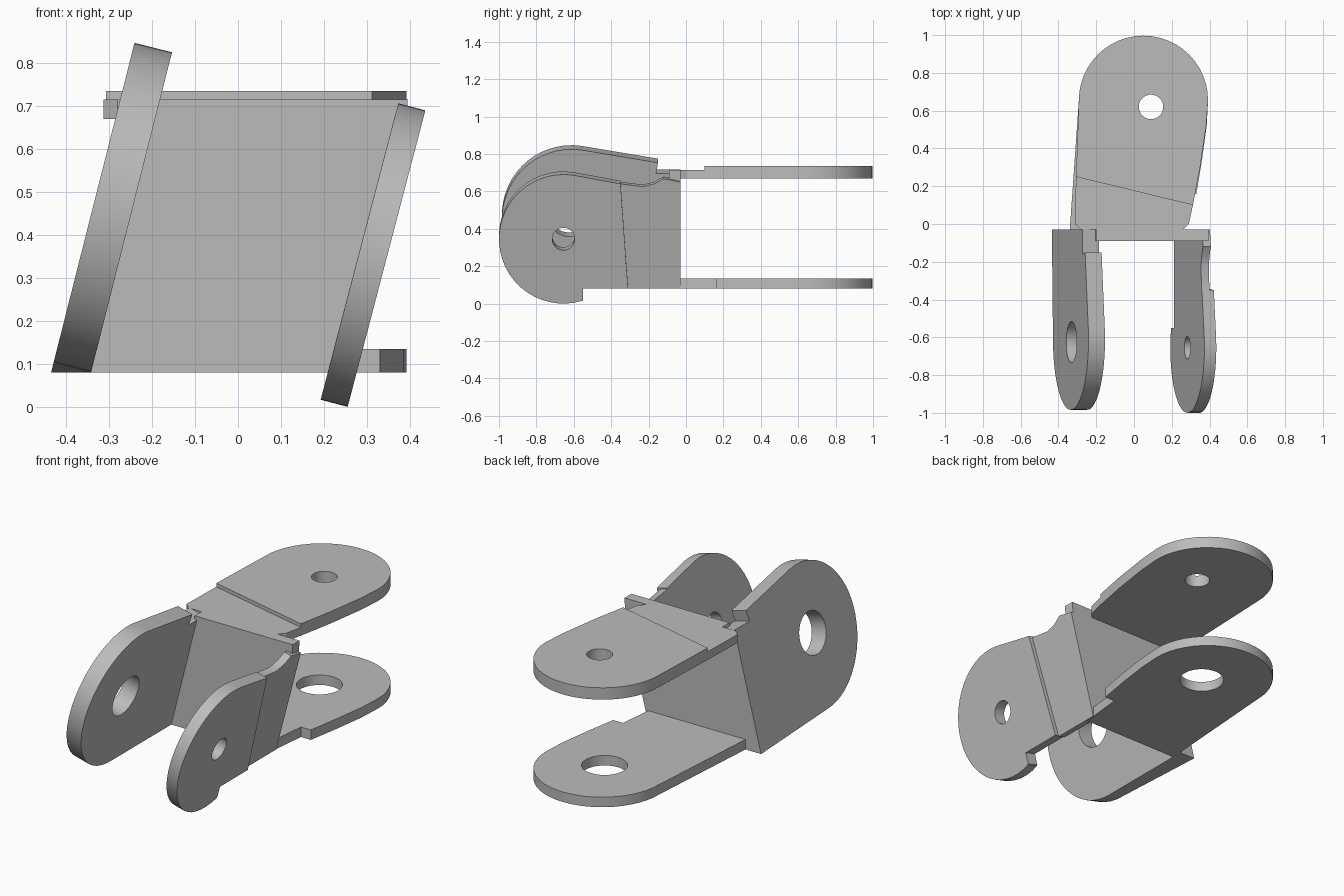
import bpy, bmesh, math
from mathutils import Vector

if "Cube" in bpy.data.objects:
    bpy.data.objects.remove(bpy.data.objects["Cube"], do_unlink=True)

steel = bpy.data.materials.new("grey_steel")
steel.use_nodes = True
colour = (0.5, 0.5, 0.5, 1)
steel.diffuse_color = colour
steel.node_tree.nodes["Principled BSDF"].inputs["Base Color"].default_value = colour


def arc(cx, cy, r, start, end, steps=24):
    """Points on an arc, angles in degrees."""
    angles = [math.radians(start + (end - start) * i / steps) for i in range(steps + 1)]
    return [(cx + r * math.cos(a), cy + r * math.sin(a)) for a in angles]


def plate(name, outline, place, push, hole=None, floor=None, slope=0):
    """Fill an outline (less a round hole), then extrude it along push."""
    bm = bmesh.new()
    loops = [outline]
    if hole:
        loops.append(arc(*hole, 0, 360, 32)[:-1])
    for loop in loops:
        vs = [bm.verts.new(place(u, v)) for u, v in loop]
        for a, b in zip(vs, vs[1:] + vs[:1]):
            bm.edges.new((a, b))
    bmesh.ops.triangle_fill(bm, edges=bm.edges[:], use_beauty=True)
    ext = bmesh.ops.extrude_face_region(bm, geom=bm.faces[:], use_keep_orig=True)
    moved = [g for g in ext["geom"] if isinstance(g, bmesh.types.BMVert)]
    bmesh.ops.translate(bm, verts=moved, vec=push)
    if floor is not None:  # trim level with the underside
        for v in bm.verts:
            if v.co.z < floor:
                v.co.x += slope * (floor - v.co.z)
                v.co.z = floor
    bmesh.ops.recalc_face_normals(bm, faces=bm.faces[:])
    mesh = bpy.data.meshes.new(name)
    bm.to_mesh(mesh)
    bm.free()
    mesh.materials.append(steel)
    obj = bpy.data.objects.new(name, mesh)
    bpy.context.collection.objects.link(obj)
    bpy.ops.object.select_all(action="DESELECT")
    obj.select_set(True)
    bpy.context.view_layer.objects.active = obj
    bpy.ops.object.shade_smooth_by_angle(angle=math.radians(30))
    return obj


def level(z):
    return lambda x, y: Vector((x, y, z))


def leaning(x0, slope):
    return lambda y, z: Vector((x0 + slope * z, y, z))


def across(slope, thickness):
    return Vector((1, 0, -slope)).normalized() * thickness


# Central web between the cheeks
plate("web", [(-0.36, 0.08), (0.24, 0.08), (0.39, 0.65), (0.395, 0.715), (-0.2, 0.715)],
      lambda x, z: Vector((x, -0.09, z)), Vector((0, 0.06, 0)))

# Upper tongue: thin root and thicker rounded end
tip = arc(0.05, 0.655, 0.342, 0, 180)
plate("upper_tongue_root",
      [(-0.28, -0.03), (0.26, -0.03), (0.29, 0), (0.312, 0.1), (-0.307, 0.25), (-0.313, 0)],
      level(0.67), Vector((0, 0, 0.045)))
plate("upper_tongue_end",
      [(-0.307, 0.25), (0.312, 0.1), (0.35, 0.3), (0.382, 0.52)] + tip,
      level(0.67), Vector((0, 0, 0.065)), hole=(0.09, 0.62, 0.065))

# Lower tongue with a shoulder on its left edge
plate("lower_tongue",
      [(-0.34, -0.03), (0.25, -0.03), (0.27, 0.16), (0.33, 0.16), (0.36, 0.34), (0.385, 0.52)] + tip,
      level(0.08), Vector((0, 0, 0.055)), hole=(0.06, 0.62, 0.115))

# Right cheek, leaning towards the left
lean = 0.253
plate("right_cheek",
      [(-0.03, 0.08)] + arc(-0.612, 0.475, 0.372, -90, -278, 28)
      + [(-0.15, 0.775), (-0.16, 0.717), (-0.03, 0.717)],
      leaning(-0.455, lean), across(lean, 0.09), hole=(-0.625, 0.49, 0.11),
      floor=0.08, slope=lean)

# Left cheek: full thickness in front, stepped in behind
lean = 0.262
plate("left_cheek_front",
      [(-0.31, 0.08), (-0.55, 0.08), (-0.55, 0.02)]
      + arc(-0.655, 0.345, 0.345, -73, -279, 28) + [(-0.35, 0.64)],
      leaning(0.255, lean), across(lean, -0.065), hole=(-0.655, 0.345, 0.06))
plate("left_cheek_rear",
      [(-0.31, 0.08), (-0.35, 0.64), (-0.23, 0.625), (-0.17, 0.64), (-0.12, 0.668),
       (-0.03, 0.65), (-0.03, 0.08)],
      leaning(0.232, lean), across(lean, -0.043))
